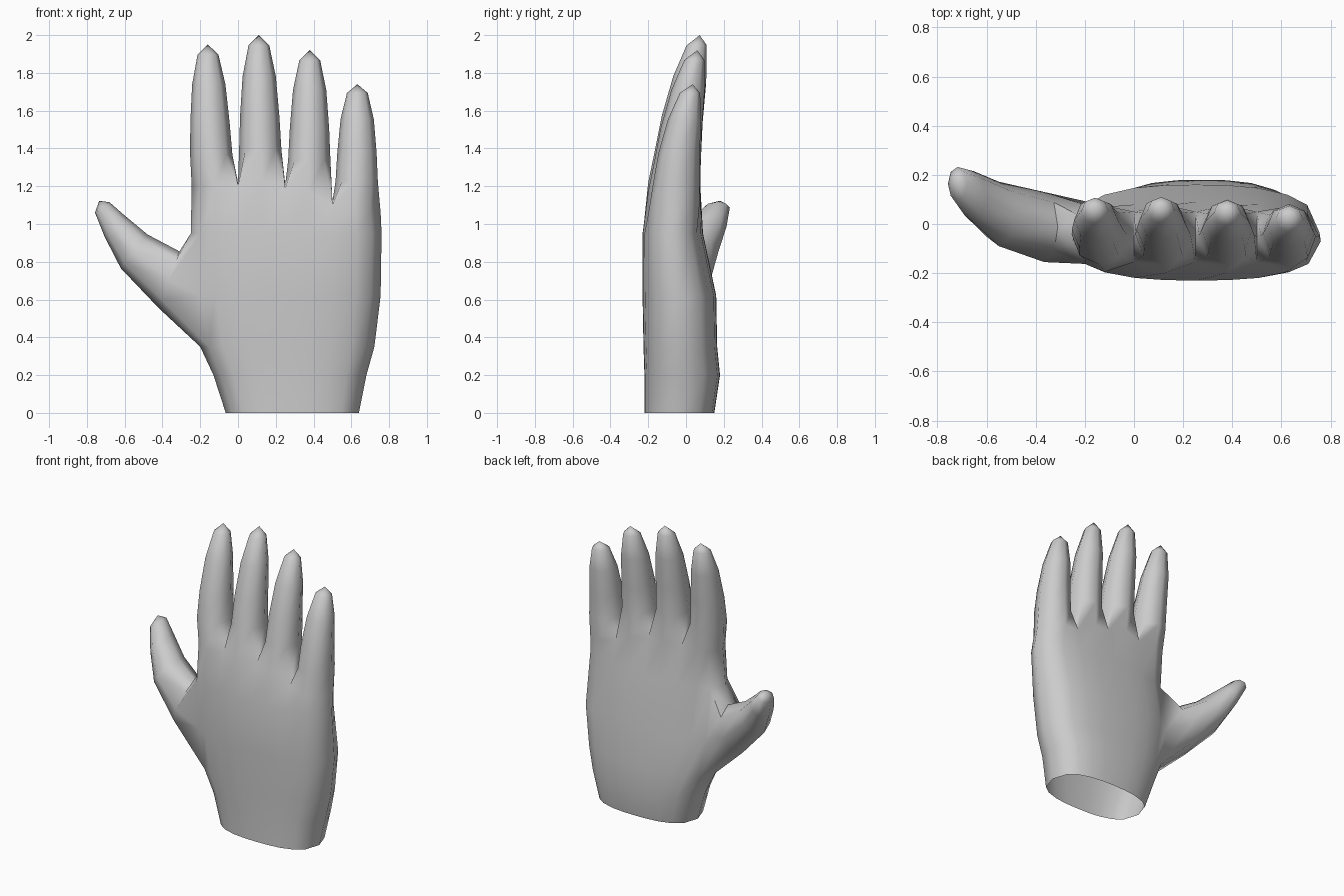
import bpy, bmesh, math
from mathutils import Vector

if "Cube" in bpy.data.objects:
    bpy.data.objects.remove(bpy.data.objects["Cube"])

bm = bmesh.new()
U = [-.9, -.74, -.5, -.25, 0, .25, .5, .74, .9]   # columns across the palm


def vert(x, y, z):
    return bm.verts.new((x, y, z))


def skin(a, b):
    """Join two vertex loops of equal length with quads."""
    n = len(a)
    for i in range(n):
        bm.faces.new((a[i], a[(i + 1) % n], b[(i + 1) % n], b[i]))


def cap(ring, tip):
    for i in range(len(ring)):
        bm.faces.new((ring[i], ring[(i + 1) % len(ring)], tip))


def palm_ring(z, xl, xr, yf, yb):
    c, w, m, d = (xl + xr) / 2, (xr - xl) / 2, (yf + yb) / 2, (yb - yf) / 2
    bulge = [d * (1 - abs(u) ** 2.6) ** (1 / 2.6) for u in U]
    front = [vert(c + w * u, m - h, z) for u, h in zip(U, bulge)]
    right = vert(xr, m, z)
    back = [vert(c + w * u, m + h, z) for u, h in zip(U, bulge)]
    return front + [right] + back[::-1] + [vert(xl, m, z)]


# Palm: open at the wrist
rings = [palm_ring(*r) for r in (
    (0, -.065, .64, -.22, .15),
    (.2, -.13, .68, -.22, .18),
    (.35, -.20, .722, -.225, .165),
    (.62, -.25, .755, -.23, .16),
    (.95, -.25, .76, -.23, .09))]

# Knuckle line: dips between the fingers
top_z = [1.2, 1.2, 1.2, 1.22, 1.19, 1.17, 1.1, 1.08, 1.06]
top_f = [-.14, -.195, -.155, -.2, -.155, -.2, -.155, -.195, -.15]
top_b = [.04, .07, .05, .075, .05, .075, .05, .07, .035]
X = [.25 + .5 * u for u in U]
front = [vert(*p) for p in zip(X, top_f, top_z)]
back = [vert(*p) for p in zip(X, top_b, top_z)]
rings.append(front + [vert(.755, -.05, 1.06)] + back[::-1] + [vert(-.245, -.05, 1.2)])
top = rings[-1]
for a, b in zip(rings, rings[1:]):
    skin(a, b)

# Fingers grow from the knuckle line: tip x, tip z, y shift
webs = [top[19]] + [vert(X[i], -.05, top_z[i] + .02) for i in (2, 4, 6)] + [top[9]]
FINGERS = [(-.16, 1.95, 0), (.11, 2.0, .003), (.38, 1.92, -.01), (.632, 1.74, -.035)]
SECTIONS = [(.78, .112, -.165, .08), (.55, .104, -.13, .088),
            (.28, .088, -.07, .106), (.07, .055, 0, .107)]
for k, (tx, tz, dy) in enumerate(FINGERS):
    i = 2 * k
    loop = [front[i], front[i + 1], front[i + 2], webs[k + 1],
            back[i + 2], back[i + 1], back[i], webs[k]]
    base_x, base_z = -.125 + .25 * k, top_z[i + 1]
    for t, hw, yf, yb in SECTIONS:
        cx = base_x + (tx - base_x) * math.sqrt(1 - t)
        m, d, z = (yf + yb) / 2 + dy * (1 - t), (yb - yf) / 2, tz + (base_z - tz) * t
        ring = [vert(cx + hw * math.cos(a), m + d * math.sin(a), z)
                for a in (math.radians(225 + 45 * j) for j in range(8))]
        skin(loop, ring)
        loop = ring
    cap(loop, vert(tx, .07 + dy, tz))

# Thumb grows from an opening on the index side
low, mid, high = rings[2], rings[3], rings[4]
hub = mid[19]
bmesh.ops.delete(bm, geom=[hub], context='VERTS')
loop = [high[19], high[0], mid[0], low[0], low[19], low[18], mid[18], high[18]]
for ux, uz, lx, lz, yf, yb in (
        (-.31, .855, -.42, .555, -.155, .13),
        (-.48, .945, -.62, .765, -.09, .172),
        (-.60, 1.045, -.705, .93, .005, .215),
        (-.68, 1.115, -.757, 1.06, .095, .232)):
    c = Vector(((ux + lx) / 2, (yf + yb) / 2, (uz + lz) / 2))
    up, fwd = Vector(((ux - lx) / 2, 0, (uz - lz) / 2)), Vector((0, (yf - yb) / 2, 0))
    ring = [bm.verts.new(c + up * math.cos(j * math.pi / 4) + fwd * math.sin(j * math.pi / 4))
            for j in range(8)]
    skin(loop, ring)
    loop = ring
cap(loop, vert(-.735, .18, 1.123))

bmesh.ops.recalc_face_normals(bm, faces=bm.faces[:])
mesh = bpy.data.meshes.new("hand")
bm.to_mesh(mesh)
bm.free()
hand = bpy.data.objects.new("hand", mesh)
bpy.context.collection.objects.link(hand)
bpy.context.view_layer.objects.active = hand
hand.select_set(True)
bpy.ops.object.shade_smooth_by_angle(angle=math.radians(75))
